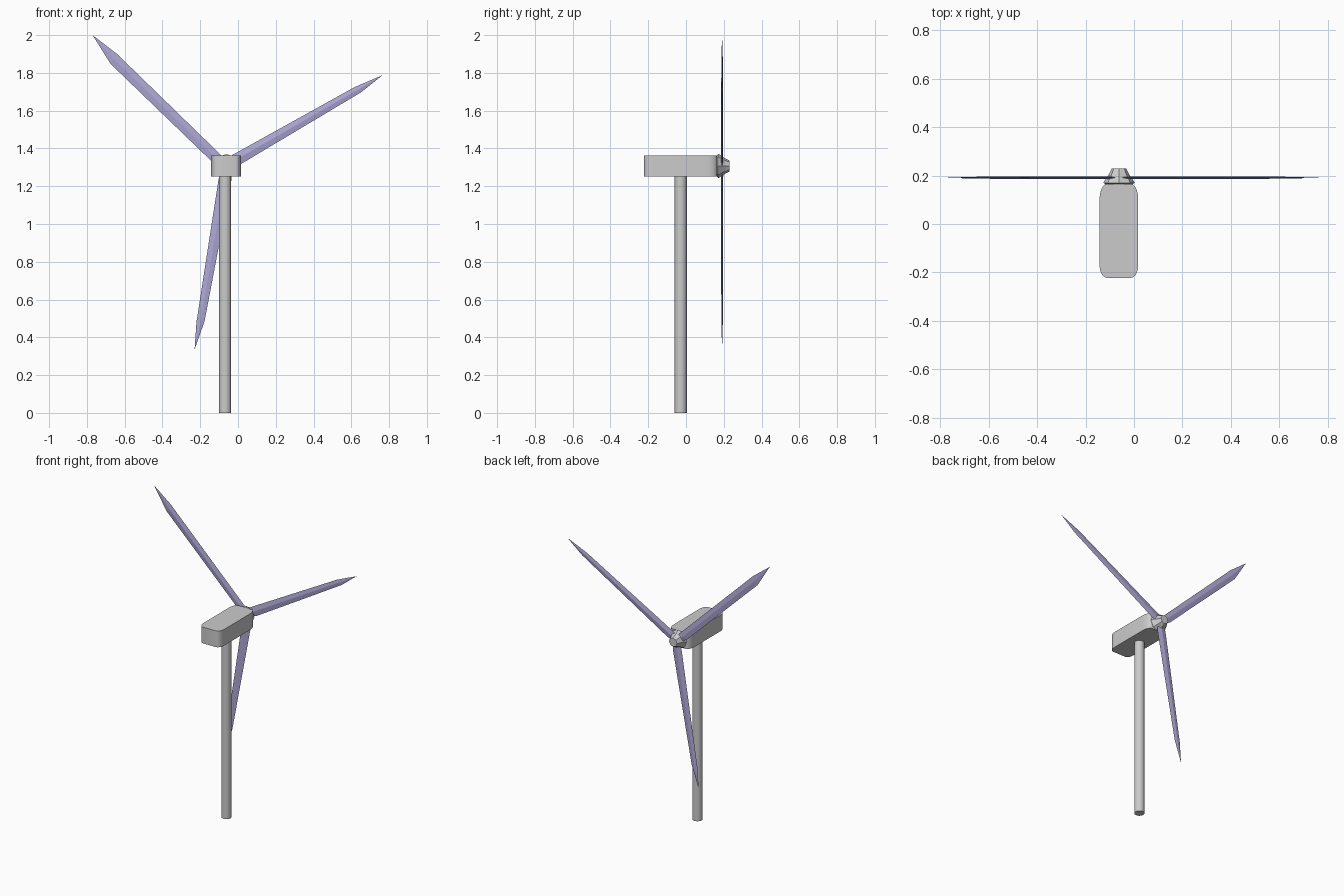
import bpy, bmesh, math

if "Cube" in bpy.data.objects:
    bpy.data.objects.remove(bpy.data.objects["Cube"])

HUB = (-0.062, 1.307)      # rotor axis in x and z
BLADE_Y = 0.191


def finish(bm, name, smooth=None, color=None):
    bmesh.ops.recalc_face_normals(bm, faces=bm.faces)
    me = bpy.data.meshes.new(name)
    bm.to_mesh(me)
    bm.free()
    ob = bpy.data.objects.new(name, me)
    bpy.context.collection.objects.link(ob)
    if color:
        me.materials.append(color)
    if smooth:
        bpy.ops.object.select_all(action='DESELECT')
        ob.select_set(True)
        bpy.context.view_layer.objects.active = ob
        bpy.ops.object.shade_smooth_by_angle(angle=math.radians(smooth))
    return ob


def loft(rings):
    """Skin a list of closed point rings and cap both ends."""
    bm = bmesh.new()
    vs = [[bm.verts.new(p) for p in r] for r in rings]
    n = len(vs[0])
    for a, b in zip(vs, vs[1:]):
        for i in range(n):
            j = (i + 1) % n
            bm.faces.new((a[i], a[j], b[j], b[i]))
    bm.faces.new(vs[0])
    bm.faces.new(vs[-1])
    return bm


def circle(n, r):
    return [(r * math.cos(math.tau * i / n), r * math.sin(math.tau * i / n)) for i in range(n)]


# Tower
finish(loft([[(-0.068 + x, -0.028 + y, z) for x, y in circle(32, 0.032)]
             for z in (0, 1.256)]), "tower", 40)

# Nacelle: plan with elliptical corners, extruded upwards
x0, x1, y0, y1 = -0.142, 0.017, -0.222, 0.165
plan = []
for cx, cy, rx, ry, start in ((x1, y1, 0.03, 0.06, 0), (x0, y1, 0.03, 0.06, 90),
                              (x0, y0, 0.03, 0.05, 180), (x1, y0, 0.03, 0.05, 270)):
    mx = cx - rx if cx == x1 else cx + rx
    my = cy - ry if cy == y1 else cy + ry
    for k in range(6):
        a = math.radians(start + 18 * k)
        plan.append((mx + rx * math.cos(a), my + ry * math.sin(a)))
finish(loft([[(x, y, z) for x, y in plan] for z in (1.252, 1.363)]), "nacelle", 40)

# Hub: flared cone along y
finish(loft([[(HUB[0] + x, y, HUB[1] + z) for x, z in circle(8, r)]
             for y, r in ((0.16, 0.05), (0.17, 0.064), (0.176, 0.062),
                          (0.198, 0.046), (0.229, 0.03))]), "hub")

# Blades: lens section, two edges per station, pointed tip
lavender = bpy.data.materials.new("lavender")
lavender.diffuse_color = (0.42, 0.39, 0.66, 1)
lavender.use_nodes = True
lavender.node_tree.nodes["Principled BSDF"].inputs["Base Color"].default_value = lavender.diffuse_color
blades = [
    # root edges, shoulder edges, tip (x, z)
    ((-0.09, 1.365), (-0.14, 1.332), (-0.64, 1.90), (-0.675, 1.848), (-0.77, 2.0)),
    ((-0.04, 1.36), (0.013, 1.316), (0.616, 1.724), (0.653, 1.698), (0.765, 1.788)),
    ((-0.103, 1.237), (-0.034, 1.237), (-0.22, 0.48), (-0.177, 0.485), (-0.23, 0.335)),
]


def section(a, b, t):
    mx, mz = (a[0] + b[0]) / 2, (a[1] + b[1]) / 2
    return [(a[0], BLADE_Y, a[1]), (mx, BLADE_Y - t, mz),
            (b[0], BLADE_Y, b[1]), (mx, BLADE_Y + t, mz)]


for i, (ra, rb, sa, sb, tip) in enumerate(blades):
    # narrowed inner end buried in the hub
    mid = ((ra[0] + rb[0]) / 2, (ra[1] + rb[1]) / 2)
    inner = [(HUB[0] + (p[0] - mid[0]) * 0.7, HUB[1] + (p[1] - mid[1]) * 0.7) for p in (ra, rb)]
    bm = loft([section(*inner, 0.007), section(ra, rb, 0.006),
               section(sa, sb, 0.004), section(tip, tip, 0.0)])
    bmesh.ops.remove_doubles(bm, verts=bm.verts, dist=1e-5)
    finish(bm, f"blade_{i + 1}", color=lavender)
